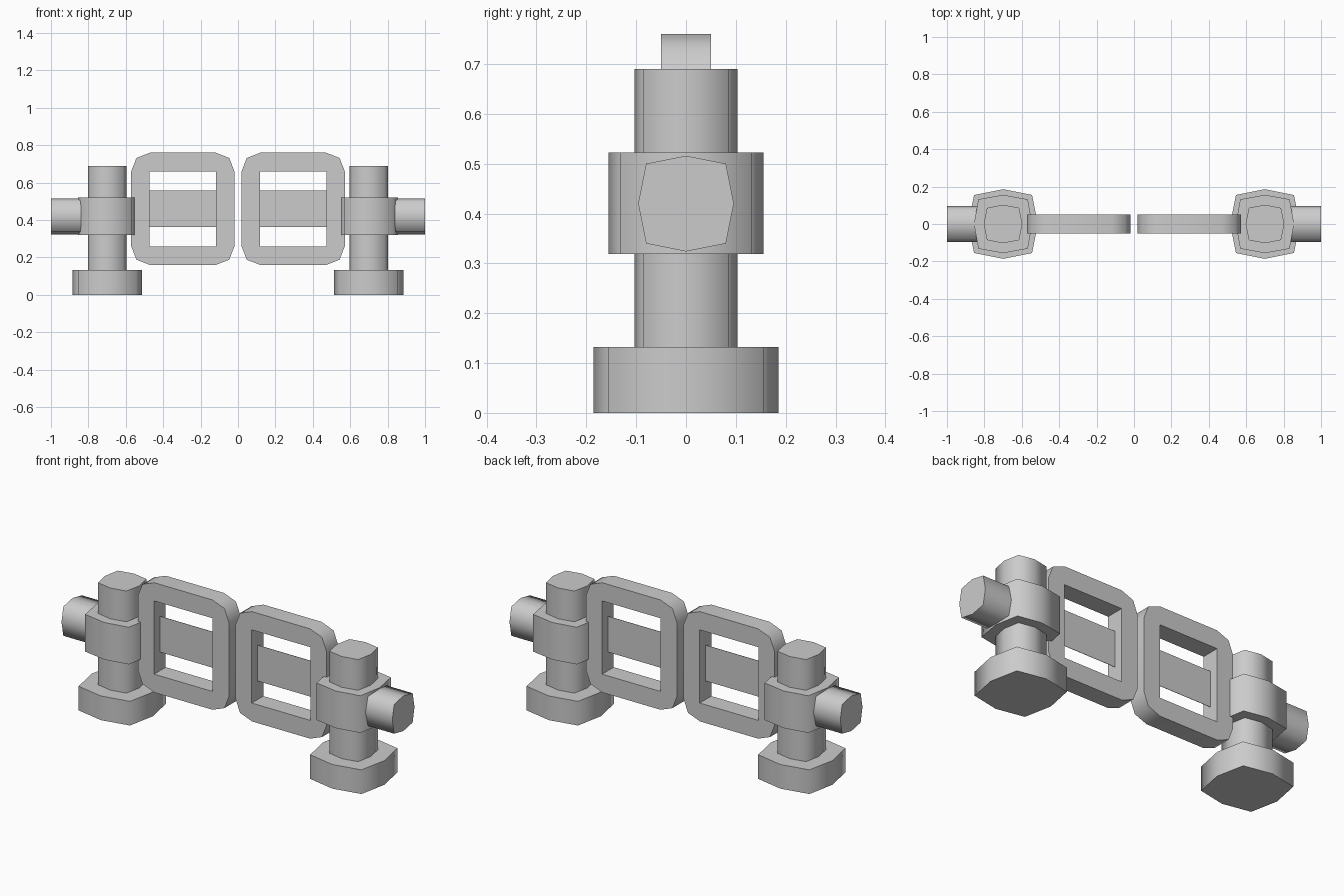
import bpy, bmesh, math
from mathutils import Vector

if "Cube" in bpy.data.objects:
    bpy.data.objects.remove(bpy.data.objects["Cube"])

grey = bpy.data.materials.new("plain grey")
grey.diffuse_color = (0.6, 0.6, 0.6, 1)
grey.use_nodes = True
grey.node_tree.nodes["Principled BSDF"].inputs["Base Color"].default_value = grey.diffuse_color

# Each axis maps a profile point (a, b) at depth d into space
AXES = {
    "x": lambda a, b, d: Vector((d, a, b)),
    "y": lambda a, b, d: Vector((a, d, b)),
    "z": lambda a, b, d: Vector((a, b, d)),
}


def prism(name, axis, loops, d0, d1):
    """Fill the loops (outline, then any holes) and extrude along an axis."""
    place = AXES[axis]
    bm = bmesh.new()
    for loop in loops:
        vs = [bm.verts.new(place(a, b, d0)) for a, b in loop]
        for i in range(len(vs)):
            bm.edges.new((vs[i - 1], vs[i]))
    bmesh.ops.triangle_fill(bm, edges=bm.edges[:], use_beauty=True)
    if d1 != d0:
        res = bmesh.ops.extrude_face_region(bm, geom=bm.faces[:], use_keep_orig=True)
        moved = [g for g in res["geom"] if isinstance(g, bmesh.types.BMVert)]
        bmesh.ops.translate(bm, verts=moved, vec=place(0, 0, d1 - d0))
        bmesh.ops.recalc_face_normals(bm, faces=bm.faces[:])
        bmesh.ops.dissolve_limit(bm, angle_limit=0.01, verts=bm.verts[:], edges=bm.edges[:])
    for f in bm.faces:
        f.smooth = True
    mesh = bpy.data.meshes.new(name)
    bm.to_mesh(mesh)
    bm.free()
    mesh.set_sharp_from_angle(angle=math.radians(70))
    mesh.materials.append(grey)
    obj = bpy.data.objects.new(name, mesh)
    bpy.context.collection.objects.link(obj)
    return obj


def bulged_square(ca, cb, r, c):
    """Eight-sided section: mid-side points at r, corners at c."""
    pts = [(r, 0), (c, c), (0, r), (-c, c), (-r, 0), (-c, -c), (0, -r), (c, -c)]
    return [(ca + a, cb + b) for a, b in pts]


def rectangle(ca, cb, w, h):
    return [(ca + w, cb + h), (ca - w, cb + h), (ca - w, cb - h), (ca + w, cb - h)]


def rounded_frame(ca, cb, w, h):
    """Rectangle whose corners are cut with two chamfer faces."""
    corner = [(w, h - 0.1), (w - 0.028, h - 0.028), (w - 0.1, h)]
    pts = []
    for sa, sb in ((1, 1), (-1, 1), (-1, -1), (1, -1)):
        part = [(ca + sa * a, cb + sb * b) for a, b in corner]
        pts += part if sa * sb > 0 else part[::-1]
    return pts


for side, s in (("left", -1), ("right", 1)):
    px, rx, zc = 0.70 * s, 0.295 * s, 0.46

    # Post with foot and collar
    prism(side + "_foot", "z", [bulged_square(px, 0, 0.186, 0.155)], 0, 0.132)
    prism(side + "_post", "z", [bulged_square(px, 0, 0.103, 0.086)], 0.10, 0.69)
    prism(side + "_collar", "z", [bulged_square(px, 0, 0.156, 0.132)], 0.319, 0.522)

    # Outward handle
    prism(side + "_handle", "x", [bulged_square(0, 0.42, 0.096, 0.08)], s * 0.72, s * 1.0)

    # Flat frame with a thin cross plate in its window
    prism(side + "_frame", "y",
          [rounded_frame(rx, zc, 0.276, 0.30), rectangle(rx, zc, 0.177, 0.20)], -0.05, 0.05)
    prism(side + "_cross_plate", "y", [rectangle(rx, zc, 0.177, 0.098)], -0.001, 0.001)
